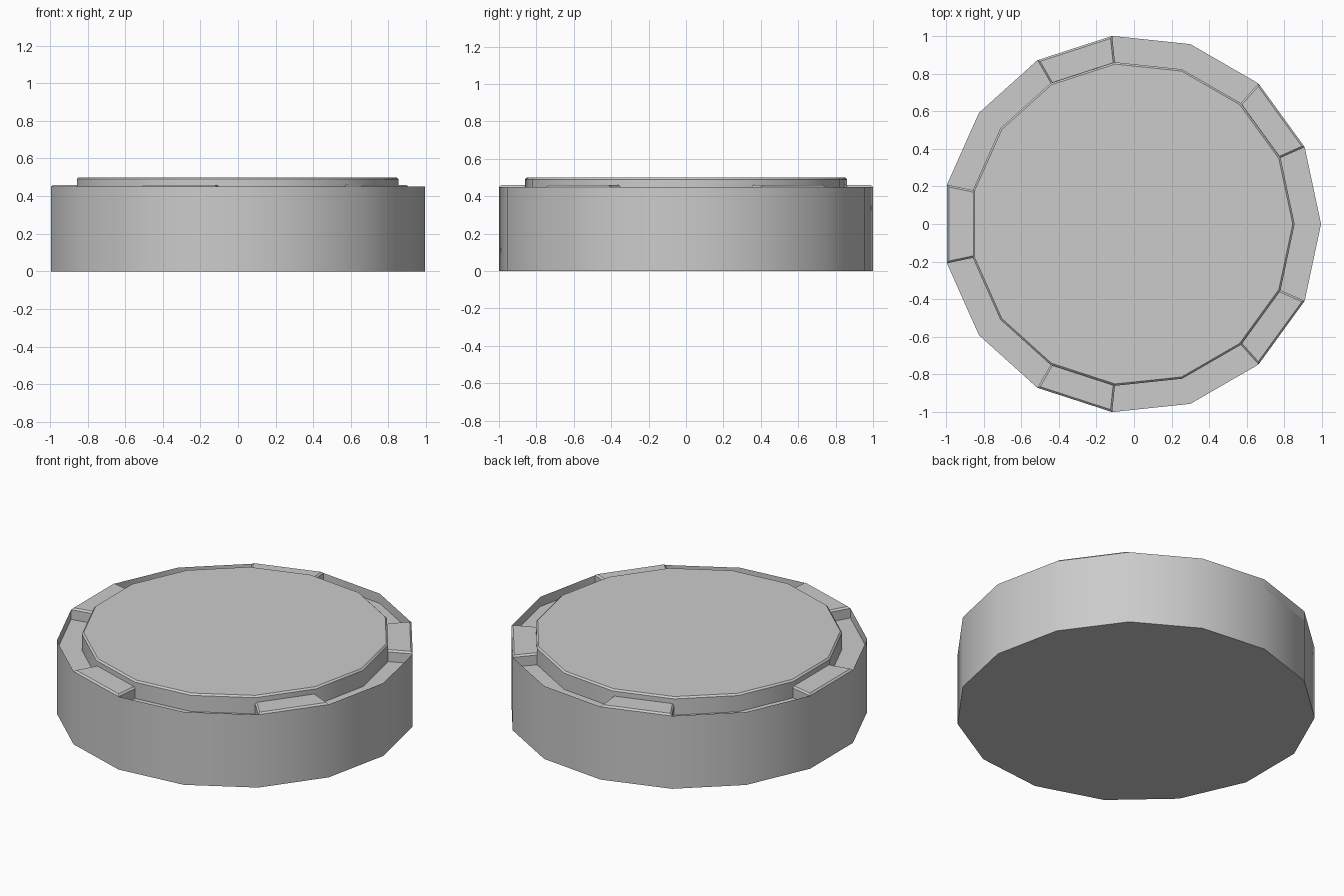
import bpy, bmesh
from math import cos, sin, radians

if "Cube" in bpy.data.objects:
    bpy.data.objects.remove(bpy.data.objects["Cube"])

SIDES = 15
STEP = 360 / SIDES
R_OUT, R_IN = 1.0055, 0.865
CX = -0.011              # an odd-sided ring is shifted to centre its bounds
Z_FLOOR, Z_WALL, Z_TAB, Z_TOP = 0.39, 0.45, 0.46, 0.50


def point(r, i, z):
    a = radians(i * STEP)
    return (CX + r * cos(a), r * sin(a), z)


def finish(name, bm):
    mesh = bpy.data.meshes.new(name)
    bm.to_mesh(mesh)
    bm.free()
    obj = bpy.data.objects.new(name, mesh)
    bpy.context.collection.objects.link(obj)
    bpy.ops.object.select_all(action='DESELECT')
    obj.select_set(True)
    bpy.context.view_layer.objects.active = obj
    bpy.ops.object.shade_smooth_by_angle(angle=radians(30))
    return obj


def stack(name, rings, cap_start, cap_end):
    """Join (radius, z) rings of the 15-sided outline, with optional caps."""
    bm = bmesh.new()
    loops = [[bm.verts.new(point(r, i, z)) for i in range(SIDES)] for r, z in rings]
    for lo, hi in zip(loops, loops[1:]):
        for i in range(SIDES):
            j = (i + 1) % SIDES
            bm.faces.new((lo[i], lo[j], hi[j], hi[i]))
    if cap_start:
        bm.faces.new(loops[0][::-1])
    if cap_end:
        bm.faces.new(loops[-1])
    return finish(name, bm)


# Outer cup: paper-thin wall and base
stack("outer_cup", [(R_OUT, 0), (R_OUT, Z_WALL)], True, False)

# Recessed floor between the wall and the central disc
stack("recess_floor", [(R_OUT, Z_FLOOR), (R_IN, Z_FLOOR)], False, False)

# Raised central disc with a chamfered rim
stack("central_disc", [(R_IN, Z_FLOOR), (R_IN, Z_TOP - 0.01), (R_IN - 0.01, Z_TOP)],
      False, True)

# Five chamfered rim tabs, on every third side
for k in range(5):
    bm = bmesh.new()
    i = 1 + 3 * k
    plan = [(R_IN - 0.01, i), (R_OUT, i), (R_OUT, i + 1), (R_IN - 0.01, i + 1)]
    low = [bm.verts.new(point(r, a, Z_FLOOR)) for r, a in plan]
    high = [bm.verts.new(point(r, a, Z_TAB)) for r, a in plan]
    bm.faces.new(low[::-1])
    top = bm.faces.new(high)
    for a in range(4):
        b = (a + 1) % 4
        bm.faces.new((low[a], low[b], high[b], high[a]))
    bmesh.ops.bevel(bm, geom=list(top.edges), offset=0.01, segments=1, affect='EDGES')
    finish(f"rim_tab_{k + 1}", bm)
